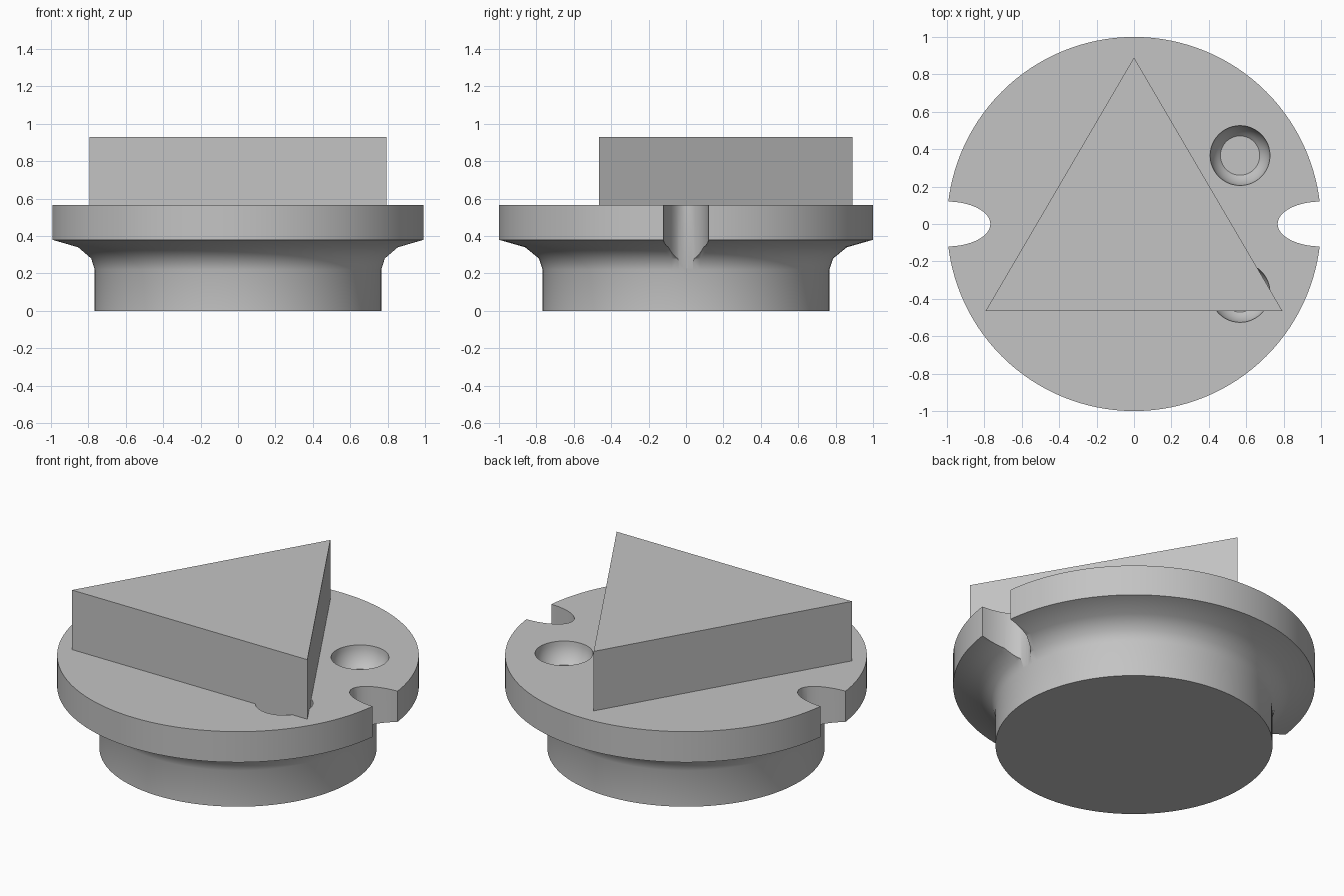
import bpy, bmesh, math

cube = bpy.data.objects.get("Cube")
if cube:
    bpy.data.objects.remove(cube, do_unlink=True)

grey = bpy.data.materials.new("plain grey")
grey.use_nodes = True
GREY = (0.55, 0.55, 0.55, 1)
grey.diffuse_color = GREY
grey.node_tree.nodes["Principled BSDF"].inputs["Base Color"].default_value = GREY


def make_object(name, bm):
    bmesh.ops.recalc_face_normals(bm, faces=bm.faces)
    mesh = bpy.data.meshes.new(name)
    bm.to_mesh(mesh)
    bm.free()
    mesh.materials.append(grey)
    obj = bpy.data.objects.new(name, mesh)
    bpy.context.collection.objects.link(obj)
    return obj


def lathe(name, profile, sides, center=(0, 0), scale=(1, 1)):
    """Stack rings of (radius, height) into a closed turned solid."""
    bm = bmesh.new()
    rings = []
    for r, z in profile:
        angles = [math.tau * i / sides for i in range(sides)]
        rings.append([bm.verts.new((center[0] + r * scale[0] * math.cos(a),
                                    center[1] + r * scale[1] * math.sin(a), z))
                      for a in angles])
    for low, high in zip(rings, rings[1:]):
        for i in range(sides):
            j = (i + 1) % sides
            bm.faces.new((low[i], low[j], high[j], high[i]))
    bm.faces.new(rings[0])
    bm.faces.new(rings[-1])
    return make_object(name, bm)


def carve(target, cutter):
    mod = target.modifiers.new("carve", 'BOOLEAN')
    mod.operation = 'DIFFERENCE'
    mod.solver = 'EXACT'
    mod.object = cutter
    bpy.context.view_layer.objects.active = target
    bpy.ops.object.modifier_apply(modifier=mod.name)
    bpy.data.objects.remove(cutter, do_unlink=True)


# Round base: narrow foot flaring into a wide rim
TOP = 0.567
base = lathe("round_base", [(0.766, 0), (0.766, 0.22), (0.786, 0.28),
                            (0.86, 0.34), (1, 0.38), (1, TOP)], 128)

for side in (-1, 1):
    # Elliptical notches in the left and right of the rim
    carve(base, lathe("notch_cutter", [(1, 0.1), (1, 0.8)], 64,
                      (side, 0), (0.232, 0.12)))
    # Flat-bottomed bowls sunk in the top
    radius = 0.16
    bowl = [(radius * math.cos(a), TOP - radius * math.sin(a))
            for a in (math.radians(49 * k / 6) for k in range(6, -1, -1))]
    carve(base, lathe("bowl_cutter", bowl + [(radius, 0.8)], 48,
                      (0.567, 0.366 * side)))

# Triangular block, sunk into the base so it fills the bowl beneath it
bm = bmesh.new()
corners = [(-0.794, -0.466), (0.794, -0.466), (0, 0.89)]
floor = bm.faces.new([bm.verts.new((x, y, 0.43)) for x, y in corners])
extruded = bmesh.ops.extrude_face_region(bm, geom=[floor])["geom"]
for v in extruded:
    if isinstance(v, bmesh.types.BMVert):
        v.co.z = 0.93
make_object("triangular_block", bm)

# Smooth the turned surfaces, keep the rims crisp
bpy.ops.object.select_all(action='DESELECT')
base.select_set(True)
bpy.context.view_layer.objects.active = base
bpy.ops.object.shade_smooth_by_angle(angle=math.radians(36))
